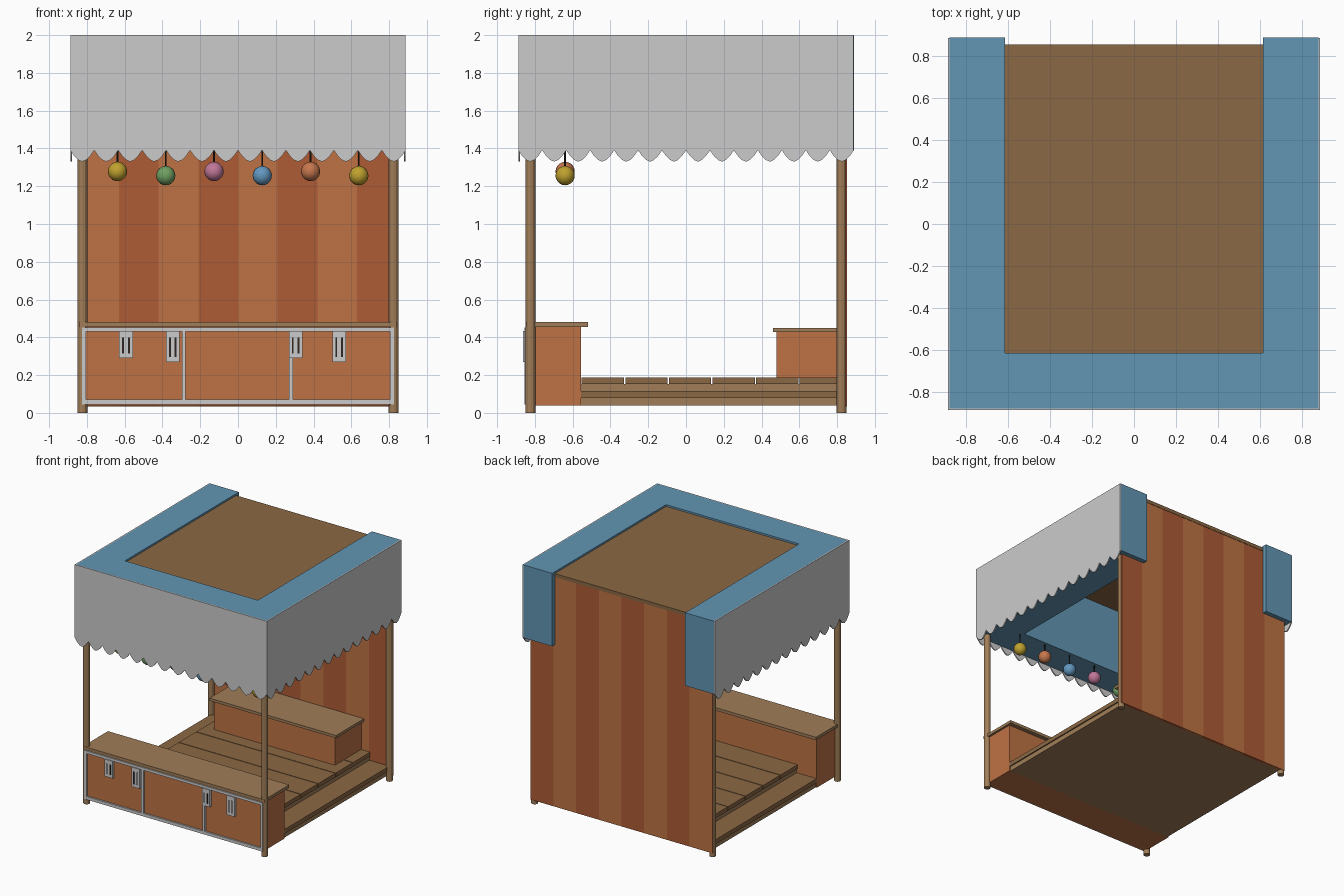
import bpy, bmesh
from math import pi
from mathutils import Matrix

if "Cube" in bpy.data.objects:
    bpy.data.objects.remove(bpy.data.objects["Cube"])


def mat(name, r, g, b):
    m = bpy.data.materials.new(name)
    lin = [(c / 255) ** 2.2 for c in (r, g, b)]
    m.diffuse_color = (*lin, 1)
    m.use_nodes = True
    m.node_tree.nodes["Principled BSDF"].inputs["Base Color"].default_value = m.diffuse_color
    return m


WOOD = mat("wood", 158, 124, 88)
DECK = mat("deck_wood", 138, 104, 70)
ORANGE = mat("orange_wood", 188, 114, 70)
RUST = mat("rust_wood", 172, 92, 56)
BLUE = mat("blue_cloth", 98, 148, 178)
DARK = mat("dark", 50, 42, 38)


def finish(name, bm, material=None):
    bmesh.ops.recalc_face_normals(bm, faces=bm.faces)
    me = bpy.data.meshes.new(name)
    bm.to_mesh(me)
    bm.free()
    ob = bpy.data.objects.new(name, me)
    bpy.context.collection.objects.link(ob)
    if material:
        me.materials.append(material)
    return ob


def boxes(name, spans, material=None):
    """One object from boxes given as (x0, x1, y0, y1, z0, z1)."""
    bm = bmesh.new()
    for x0, x1, y0, y1, z0, z1 in spans:
        m = Matrix.Translation(((x0 + x1) / 2, (y0 + y1) / 2, (z0 + z1) / 2))
        bmesh.ops.create_cube(bm, size=1, matrix=m @ Matrix.Diagonal((x1 - x0, y1 - y0, z1 - z0, 1)))
    return finish(name, bm, material)


def prism(name, pts, depth, material=None, matrix=Matrix()):
    """Extrude a flat outline by the depth vector."""
    bm = bmesh.new()
    f = bm.faces.new([bm.verts.new(p) for p in pts])
    ext = bmesh.ops.extrude_face_region(bm, geom=[f])
    bmesh.ops.translate(bm, vec=depth, verts=[v for v in ext["geom"] if isinstance(v, bmesh.types.BMVert)])
    bmesh.ops.transform(bm, matrix=matrix, verts=bm.verts)
    return finish(name, bm, material)


def rod(name, x, y, z0, z1, r, sides, material):
    bm = bmesh.new()
    bmesh.ops.create_cone(bm, cap_ends=True, segments=sides, radius1=r, radius2=r, depth=z1 - z0,
                          matrix=Matrix.Translation((x, y, (z0 + z1) / 2)))
    return finish(name, bm, material)


# Canopy: U-shaped blue block open at the back
o, i, b = 0.88, 0.615, 0.89
prism("canopy_block", [(-o, -o, 1.39), (o, -o, 1.39), (o, b, 1.39), (i, b, 1.39),
                       (i, -i, 1.39), (-i, -i, 1.39), (-i, b, 1.39), (-o, b, 1.39)],
      (0, 0, 0.61), BLUE)

# Scalloped grey valance on the front and both sides
W, N, STEPS = 0.888, 14, 6
edge = []
for k in range(N * STEPS + 1):
    t = (k % STEPS) / STEPS
    edge.append((-W + 2 * W * k / (N * STEPS), -W, 1.33 + 0.06 * abs(2 * t - 1) ** 1.7))
outline = edge + [(W, -W, 2), (-W, -W, 2)]
for name, turn in (("front", 0), ("right", pi / 2), ("left", -pi / 2)):
    prism(name + "_valance", outline, (0, 0.01, 0), None, Matrix.Rotation(turn, 4, 'Z'))

# Roof panel sunk between the canopy arms
boxes("roof_panel", [(-i, i, -i, 0.855, 1.955, 1.985)], DECK)

# Corner posts
for sx, nx in ((-1, "left"), (1, "right")):
    for sy, ny in ((-1, "front"), (1, "back")):
        rod(f"{ny}_{nx}_post", sx * 0.824, sy * 0.824, 0, 1.4, 0.026, 12, WOOD)
        bpy.context.view_layer.objects.active = None

# Striped back wall
for k in range(8):
    x = -0.84 + 0.21 * k
    boxes(f"back_wall_stripe_{k + 1}", [(x, x + 0.21, 0.828, 0.852, 0.035, 1.957)],
          RUST if k % 2 else ORANGE)

# Front counter: body, top, grey trim
boxes("counter_body", [(-0.82, 0.82, -0.84, -0.555, 0.04, 0.455)], ORANGE)
boxes("counter_top", [(-0.838, 0.838, -0.85, -0.52, 0.455, 0.48)], WOOD)
trim = [(-0.825, 0.825, 0.045, 0.07), (-0.825, 0.825, 0.43, 0.452)]
trim += [(x - 0.01, x + 0.01, 0.07, 0.43) for x in (-0.815, -0.287, 0.28, 0.815)]
boxes("counter_trim", [(x0, x1, -0.854, -0.835, z0, z1) for x0, x1, z0, z1 in trim])

# Slotted metal tags hanging from the counter edge
for n, (x, z) in enumerate(((-0.593, 0.29), (-0.345, 0.27), (0.305, 0.29), (0.535, 0.27)), 1):
    boxes(f"counter_tag_{n}", [(x - 0.036, x + 0.036, -0.862, -0.838, z, 0.433)])
    boxes(f"counter_tag_slots_{n}", [(x + d - 0.005, x + d + 0.005, -0.864, -0.86, z + 0.025, 0.4)
                                     for d in (-0.015, 0.015)], DARK)

# Stepped floor: low side steps and raised planked deck
boxes("floor_base", [(-0.81, 0.81, -0.555, 0.828, 0.04, 0.08)], WOOD)
boxes("lower_step", [(-0.82, 0.82, -0.555, 0.828, 0.08, 0.116)], DECK)
boxes("deck_riser", [(-0.635, 0.635, -0.555, 0.828, 0.116, 0.153)], WOOD)
PL = (0.828 + 0.555) / 6
boxes("deck_planks", [(-0.645, 0.645, -0.555 + PL * k + 0.003, -0.555 + PL * (k + 1) - 0.003, 0.153, 0.187)
                      for k in range(6)], DECK)

# Back bench
boxes("bench_body", [(-0.56, 0.56, 0.48, 0.828, 0.185, 0.427)], ORANGE)
boxes("bench_top", [(-0.585, 0.585, 0.46, 0.828, 0.427, 0.45)], WOOD)

# Hanging lantern balls on cords
colours = [("yellow", 190, 160, 50), ("green", 112, 158, 98), ("pink", 190, 118, 150),
           ("sky", 98, 150, 190), ("coral", 196, 118, 78), ("yellow", 190, 160, 50)]
mats = {c[0]: mat("lantern_" + c[0], *c[1:]) for c in colours[:5]}
for k, c in enumerate(colours):
    x, z = -0.638 + 0.2555 * k, 1.278 - 0.022 * (k % 2)
    rod(f"lantern_cord_{k + 1}", x, -0.64, z + 0.04, 1.395, 0.005, 6, DARK)
    bm = bmesh.new()
    bmesh.ops.create_uvsphere(bm, u_segments=16, v_segments=10, radius=0.051,
                              matrix=Matrix.Translation((x, -0.64, z)))
    ball = finish(f"lantern_{k + 1}", bm, mats[c[0]])
    ball.data.shade_smooth()
